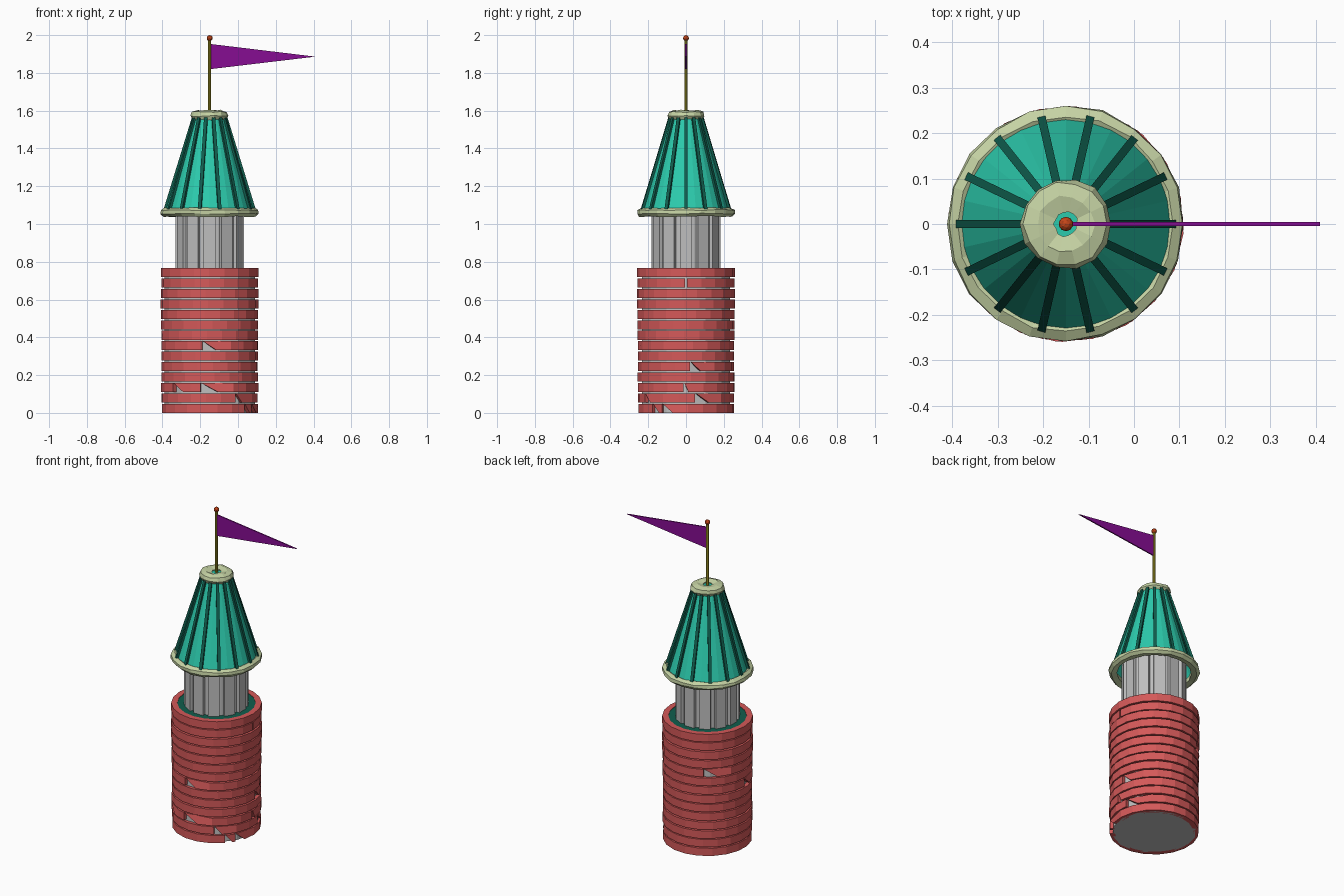
import bpy, bmesh, math, random
from mathutils import Matrix, Vector

if "Cube" in bpy.data.objects:
    bpy.data.objects.remove(bpy.data.objects["Cube"])

random.seed(4)
CX = -0.15  # tower axis


def material(name, rgb):
    m = bpy.data.materials.new(name)
    m.diffuse_color = (*rgb, 1)
    m.use_nodes = True
    m.node_tree.nodes["Principled BSDF"].inputs["Base Color"].default_value = m.diffuse_color
    return m


RED = material("brick red", (0.66, 0.10, 0.10))
GREY = material("stone grey", (0.52, 0.52, 0.52))
TEAL = material("roof teal", (0.025, 0.60, 0.42))
DARK = material("dark green", (0.005, 0.11, 0.075))
CREAM = material("pale cream green", (0.56, 0.65, 0.37))
GOLD = material("pole gold", (0.42, 0.36, 0.02))
ORANGE = material("finial orange", (0.55, 0.06, 0.01))
PURPLE = material("flag purple", (0.24, 0.004, 0.29))


def finish(name, bm, mat):
    bmesh.ops.recalc_face_normals(bm, faces=bm.faces)
    me = bpy.data.meshes.new(name)
    bm.to_mesh(me)
    bm.free()
    me.materials.append(mat)
    ob = bpy.data.objects.new(name, me)
    ob.location.x = CX
    bpy.context.collection.objects.link(ob)
    return ob


def polar(r, deg, z):
    a = math.radians(deg)
    return Vector((r * math.cos(a), r * math.sin(a), z))


def lathe(name, profile, segs, mat, closed=False, caps=False, jitter=0.0):
    """Turn a (radius, z) profile around the tower axis."""
    bm = bmesh.new()
    cols = []
    for i in range(segs):
        cols.append([bm.verts.new(polar(r + random.uniform(-jitter, jitter), 360 * i / segs,
                                        z + random.uniform(-jitter, jitter)))
                     for r, z in profile])
    n = len(profile)
    for i in range(segs):
        a, b = cols[i], cols[(i + 1) % segs]
        for j in range(n if closed else n - 1):
            k = (j + 1) % n
            bm.faces.new((a[j], b[j], b[k], a[k]))
    if caps:
        bm.faces.new([c[0] for c in cols])
        bm.faces.new([c[-1] for c in cols])
    return finish(name, bm, mat)


def add_arc(bm, bottom0, top0, end, z0, z1, r0, r1):
    """One curved run of bricks; its first end may be slanted."""
    n = max(2, round((end - bottom0) / 18))
    prev = first = None
    for i in range(n + 1):
        b = bottom0 + (end - bottom0) * i / n
        t = top0 if i == 0 else b
        col = [bm.verts.new(p) for p in (polar(r0, b, z0), polar(r1, b, z0),
                                         polar(r1, t, z1), polar(r0, t, z1))]
        if prev:
            for j in range(4):
                k = (j + 1) % 4
                bm.faces.new((prev[j], col[j], col[k], prev[k]))
        first = first or col
        prev = col
    bm.faces.new(first)
    bm.faces.new(prev)


# Lower tower: stone core, brick courses with chipped gaps, terrace floor
lathe("tower_core", [(0.240, 0.0), (0.240, 0.755)], 14, GREY, caps=True)
gaps = {0: [(316, 326), (330, 344)], 1: [(11, 28), (302, 312)],
        2: [(-3, 3), (221, 237), (259, 280)], 4: [(5, 18)], 6: [(261, 278)],
        7: [(180, 194)], 9: [(120, 138)], 12: [(-1, 1)]}
PITCH = 0.0553
for i in range(14):
    bm = bmesh.new()
    start = random.uniform(0, 18)
    cuts = gaps.get(i, [(start, start)])
    outer = 0.257 + random.uniform(-0.003, 0.003)
    for k, (g0, g1) in enumerate(cuts):
        end = cuts[k + 1][0] if k + 1 < len(cuts) else cuts[0][0] + 360
        top = g1 if g1 - g0 < 3 else g0 + 1
        add_arc(bm, g1, top, end, i * PITCH, i * PITCH + 0.048, 0.224, outer)
    finish(f"brick_course_{i + 1}", bm, RED)
lathe("terrace_floor", [(0.244, 0.750), (0.244, 0.764)], 20, DARK, caps=True)

# Upper turret: inner drum with upright slabs
lathe("turret_drum", [(0.168, 0.76), (0.168, 1.12)], 24, GREY, caps=True)
bm = bmesh.new()
for i in range(12):
    mat = (Matrix.Rotation(math.radians(30 * i), 4, 'Z')
           @ Matrix.Translation((0.164, 0, 0.93))
           @ Matrix.Diagonal((0.036, 0.066, 0.34, 1)))
    bmesh.ops.create_cube(bm, size=1, matrix=mat)
finish("turret_slabs", bm, GREY)

# Roof: cone, ribs, eave ring and crown ring
lathe("roof_cone", [(0.236, 1.06), (0.078, 1.585), (0.0281, 1.587)], 28, TEAL, caps=False)
lathe("roof_cap", [(0.06, 1.582), (0.06, 1.588)], 14, TEAL, caps=True)
bm = bmesh.new()
for i in range(14):
    ang = 360 * i / 14
    side = polar(1, ang + 90, 0) * 0.009
    sections = []
    for r, z in ((0.240, 1.065), (0.086, 1.565)):
        sections.append([bm.verts.new(polar(r + dr, ang, z) + side * s)
                         for dr, s in ((-0.014, -1), (0.008, -1), (0.008, 1), (-0.014, 1))])
    a, b = sections
    for j in range(4):
        k = (j + 1) % 4
        bm.faces.new((a[j], a[k], b[k], b[j]))
    bm.faces.new(a)
    bm.faces.new(b)
finish("roof_ribs", bm, DARK)
lathe("eave_ring", [(0.212, 1.045), (0.245, 1.039), (0.261, 1.055), (0.258, 1.073),
                    (0.238, 1.085), (0.215, 1.075)], 20, CREAM, closed=True, jitter=0.003)
lathe("crown_ring", [(0.060, 1.556), (0.088, 1.553), (0.100, 1.572), (0.092, 1.593),
                     (0.062, 1.603), (0.026, 1.594), (0.030, 1.575)], 14, CREAM,
      closed=True, jitter=0.003)

# Flagpole, finial and pennant
lathe("flagpole", [(0.008, 1.57), (0.008, 1.98)], 8, GOLD, caps=True)
bm = bmesh.new()
bmesh.ops.create_icosphere(bm, subdivisions=2, radius=0.016,
                           matrix=Matrix.Translation((0, 0, 1.984)))
finish("finial_ball", bm, ORANGE)
bm = bmesh.new()
tri = ((0.004, 1.953), (0.004, 1.820), (0.56, 1.886))
front, back = [[bm.verts.new((x, y, z)) for x, z in tri] for y in (-0.004, 0.004)]
bm.faces.new(front)
bm.faces.new(back)
for j in range(3):
    k = (j + 1) % 3
    bm.faces.new((front[j], front[k], back[k], back[j]))
finish("pennant", bm, PURPLE)
